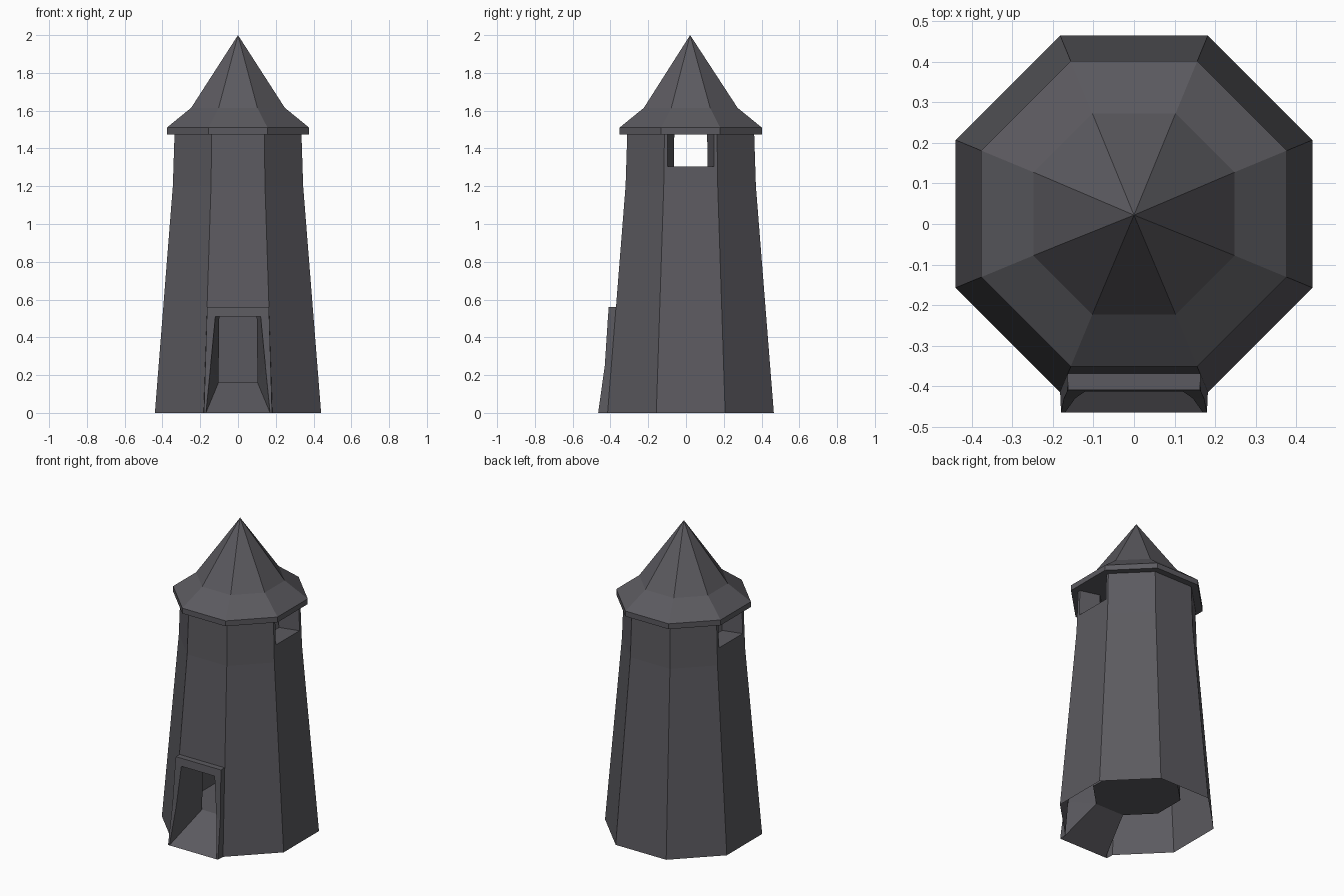
import bpy, bmesh, math
from mathutils import Vector

if "Cube" in bpy.data.objects:
    bpy.data.objects.remove(bpy.data.objects["Cube"])

CY = 0.025                      # tower axis offset in y
T = math.tan(math.pi / 8)       # half side of an octagon / apothem
stone = bpy.data.materials.new("dark grey stone")
stone.diffuse_color = (0.105, 0.102, 0.115, 1)
stone.use_nodes = True
stone.node_tree.nodes["Principled BSDF"].inputs["Base Color"].default_value = stone.diffuse_color

WALL = [(0, 0.44), (1.2, 0.345), (1.475, 0.336)]   # z, apothem
ROOM = [(0.16, 0.25), (1.475, 0.21)]
EAVE, SILL = 1.475, 1.305
DOOR_H, FRAME_H, FLOOR = 0.51, 0.56, 0.16


def lerp(prof, z):
    for (z0, a0), (z1, a1) in zip(prof, prof[1:]):
        if z <= z1:
            return a0 + (a1 - a0) * (z - z0) / (z1 - z0)
    return prof[-1][1]


def P(k, a, u, z):
    """Point on side k (0 = front): a outward, u sideways."""
    t = -math.pi / 2 + k * math.pi / 4
    c, s = math.cos(t), math.sin(t)
    return Vector((a * c - u * s, CY + a * s + u * c, z))


def D(k, a, u=0, z=0):
    return P(k, a, u, z) - Vector((0, CY, 0))


class Part:
    def __init__(self, name):
        self.name, self.bm = name, bmesh.new()

    def face(self, pts, hint):
        f = self.bm.faces.new([self.bm.verts.new(p) for p in pts])
        f.normal_update()
        if f.normal.dot(hint) < 0:
            f.normal_flip()

    def strip(self, k, prof, z0, z1, sgn=1):
        """Full-width wall panel of side k between two heights."""
        zs = [z0] + [z for z, _ in prof if z0 < z < z1] + [z1]
        for b, t in zip(zs, zs[1:]):
            ab, at = lerp(prof, b), lerp(prof, t)
            self.face([P(k, ab, -ab * T, b), P(k, ab, ab * T, b),
                       P(k, at, at * T, t), P(k, at, -at * T, t)], D(k, sgn))

    def done(self):
        bmesh.ops.remove_doubles(self.bm, verts=self.bm.verts, dist=1e-4)
        me = bpy.data.meshes.new(self.name)
        self.bm.to_mesh(me)
        me.materials.append(stone)
        bpy.context.collection.objects.link(bpy.data.objects.new(self.name, me))


UP = Vector((0, 0, 1))
walls, room = Part("tower_walls"), Part("inner_room")
for k in range(8):
    window = k in (2, 6)
    top = SILL if window else EAVE
    walls.strip(k, WALL, FRAME_H if k == 0 else 0, top)
    room.strip(k, ROOM, DOOR_H if k == 0 else FLOOR, top, -1)
    if window:
        # side window: wall strips, jambs and sill
        ab, at = lerp(WALL, SILL), lerp(WALL, EAVE)
        ib, it = lerp(ROOM, SILL), lerp(ROOM, EAVE)
        w = 0.122
        for s in (-1, 1):
            walls.face([P(k, ab, s * w, SILL), P(k, ab, s * ab * T, SILL),
                        P(k, at, s * at * T, EAVE), P(k, at, s * w, EAVE)], D(k, 1))
            walls.face([P(k, ab, s * w, SILL), P(k, at, s * w, EAVE),
                        P(k, it, s * it * T, EAVE), P(k, ib, s * ib * T, SILL)], D(k, 0, -s))
        walls.face([P(k, ab, -w, SILL), P(k, ab, w, SILL),
                    P(k, ib, ib * T, SILL), P(k, ib, -ib * T, SILL)], UP)
# room floor
room.face([P(k, 0.25, 0.25 * T, FLOOR) for k in range(8)], UP)
walls.done()
room.done()

# door surround with splayed jambs and ramp
door = Part("door_surround")
levels = [(0, 0.49, 0.18, 0.17), (0.25, 0.455, 0.173, 0.145),
          (DOOR_H, 0.438, 0.165, 0.12), (FRAME_H, 0.434, 0.163, None)]
ri, rt = 0.25, lerp(ROOM, DOOR_H)
for s in (-1, 1):
    for (z0, a0, o0, i0), (z1, a1, o1, i1) in zip(levels, levels[1:]):
        door.face([P(0, a0, s * o0, z0), P(0, a1, s * o1, z1),
                   P(0, lerp(WALL, z1), s * lerp(WALL, z1) * T, z1),
                   P(0, lerp(WALL, z0), s * lerp(WALL, z0) * T, z0)], D(0, 0, s))
        if i1:
            door.face([P(0, a0, s * i0, z0), P(0, a0, s * o0, z0),
                       P(0, a1, s * o1, z1), P(0, a1, s * i1, z1)], D(0, 1))
    # jamb running in to the room
    door.face([P(0, 0.49, s * 0.17, 0), P(0, 0.455, s * 0.145, 0.25), P(0, ri, s * ri * T, FLOOR)],
              D(0, 0, -s))
    door.face([P(0, 0.455, s * 0.145, 0.25), P(0, 0.438, s * 0.12, DOOR_H),
               P(0, rt, s * rt * T, DOOR_H), P(0, ri, s * ri * T, FLOOR)], D(0, 0, -s))
# lintel front, lintel underside, top ledge, ramp
door.face([P(0, 0.438, -0.165, DOOR_H), P(0, 0.438, 0.165, DOOR_H),
           P(0, 0.434, 0.163, FRAME_H), P(0, 0.434, -0.163, FRAME_H)], D(0, 1))
door.face([P(0, 0.438, -0.12, DOOR_H), P(0, 0.438, 0.12, DOOR_H),
           P(0, rt, rt * T, DOOR_H), P(0, rt, -rt * T, DOOR_H)], -UP)
wa = lerp(WALL, FRAME_H)
door.face([P(0, 0.434, -0.163, FRAME_H), P(0, 0.434, 0.163, FRAME_H),
           P(0, wa, wa * T, FRAME_H), P(0, wa, -wa * T, FRAME_H)], UP)
door.face([P(0, 0.49, -0.17, 0), P(0, 0.49, 0.17, 0),
           P(0, ri, ri * T, FLOOR), P(0, ri, -ri * T, FLOOR)], UP)
door.done()

# flared roof
roof = Part("roof")
rings = [(EAVE, 0.377), (1.51, 0.377), (1.615, 0.248)]
for k in range(8):
    for (z0, a0), (z1, a1) in zip(rings, rings[1:]):
        roof.face([P(k, a0, -a0 * T, z0), P(k, a0, a0 * T, z0),
                   P(k, a1, a1 * T, z1), P(k, a1, -a1 * T, z1)], D(k, 1))
    z, a = rings[-1]
    roof.face([P(k, a, -a * T, z), P(k, a, a * T, z), Vector((0, CY - 0.003, 2.0))], D(k, 1))
roof.face([P(k, 0.377, 0.377 * T, EAVE) for k in range(8)], -UP)
roof.done()
